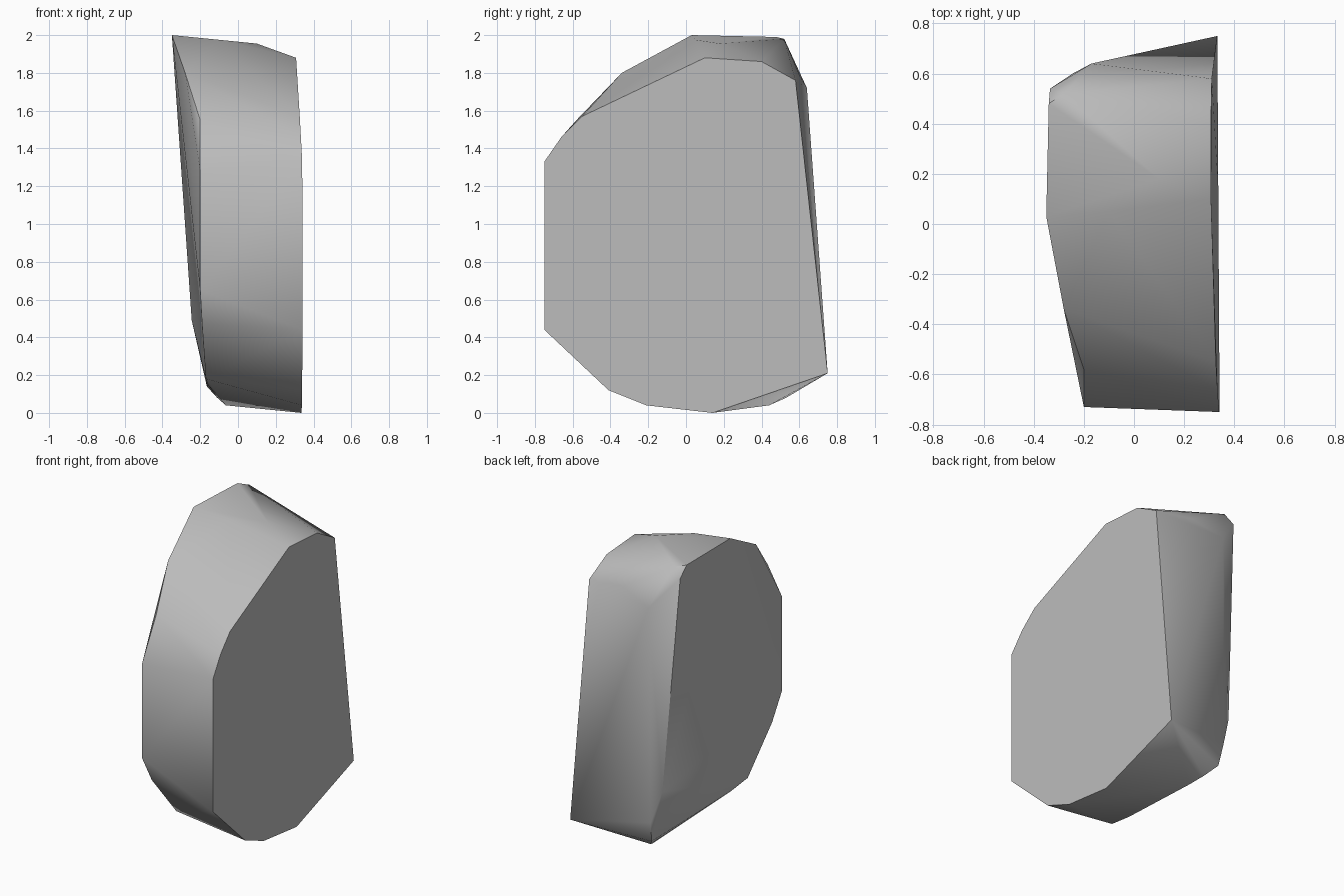
import bpy
import bmesh
import math
from mathutils import Vector

# Remove the default cube only
default_cube = bpy.data.objects.get("Cube")
if default_cube:
    bpy.data.objects.remove(default_cube, do_unlink=True)


def make_material(name, colour):
    """One flat colour, for both the viewport and a render."""
    material = bpy.data.materials.new(name)
    material.use_nodes = True
    material.diffuse_color = colour
    shader = material.node_tree.nodes["Principled BSDF"]
    shader.inputs["Base Color"].default_value = colour
    shader.inputs["Roughness"].default_value = 0.9
    return material


def right_plane(y, z):
    """Place an outline point on the nearly upright right-hand face."""
    lean = max(0, z - 1.3) * 0.05
    return Vector((0.337 - lean - 0.006 * y, y, z))


# Flat right-hand face, as a y-z outline
right_outline = [
    (.10, 1.88), (.40, 1.86), (.58, 1.76), (.75, .21), (.14, 0),
    (-.21, .04), (-.41, .12), (-.75, .44), (-.75, 1.33),
    (-.66, 1.46), (-.55, 1.57),
]

# Tapering left-hand face, from the peak round the front to the back
left_outline = [
    (-.35, .03, 2), (-.28, -.34, 1.8), (-.2, -.58, 1.55),
    (-.2, -.73, 1.28), (-.2, -.73, .65), (-.19, -.64, .47),
    (-.17, -.41, .18), (-.16, -.24, .15), (-.165, .6, .14),
    (-.18, .63, .28), (-.245, .6, .49), (-.335, .54, 1.92),
    (-.34, .48, 1.99),
]

# Worn points on the crown, the back shoulder and the underside
worn_points = [
    (-.1, .05, 1.975), (.1, .18, 1.955), (-.28, .52, 1.98),
    (.05, .6, 1.79), (-.17, .64, 1.72),
    (-.11, .53, .08), (-.065, .44, .04),
]

# Wrap the outlines in one closed, chipped stone
bm = bmesh.new()
for y, z in right_outline:
    bm.verts.new(right_plane(y, z))
for point in left_outline + worn_points:
    bm.verts.new(point)
hull = bmesh.ops.convex_hull(bm, input=bm.verts[:])
unused = {item for item in hull["geom_interior"] + hull["geom_unused"]
          if isinstance(item, bmesh.types.BMVert)}
bmesh.ops.delete(bm, geom=list(unused), context="VERTS")

# Merge the small triangles of each broad flat side
bmesh.ops.dissolve_limit(bm, angle_limit=math.radians(3),
                         verts=bm.verts[:], edges=bm.edges[:])
bmesh.ops.recalc_face_normals(bm, faces=bm.faces[:])

mesh = bpy.data.meshes.new("stone")
bm.to_mesh(mesh)
bm.free()
mesh.materials.append(make_material("stone grey", (0.5, 0.5, 0.5, 1)))
stone = bpy.data.objects.new("stone", mesh)
bpy.context.collection.objects.link(stone)

# Soft worn chips with crisp borders around the flat sides
bpy.ops.object.select_all(action="DESELECT")
stone.select_set(True)
bpy.context.view_layer.objects.active = stone
bpy.ops.object.shade_smooth_by_angle(angle=math.radians(40))
